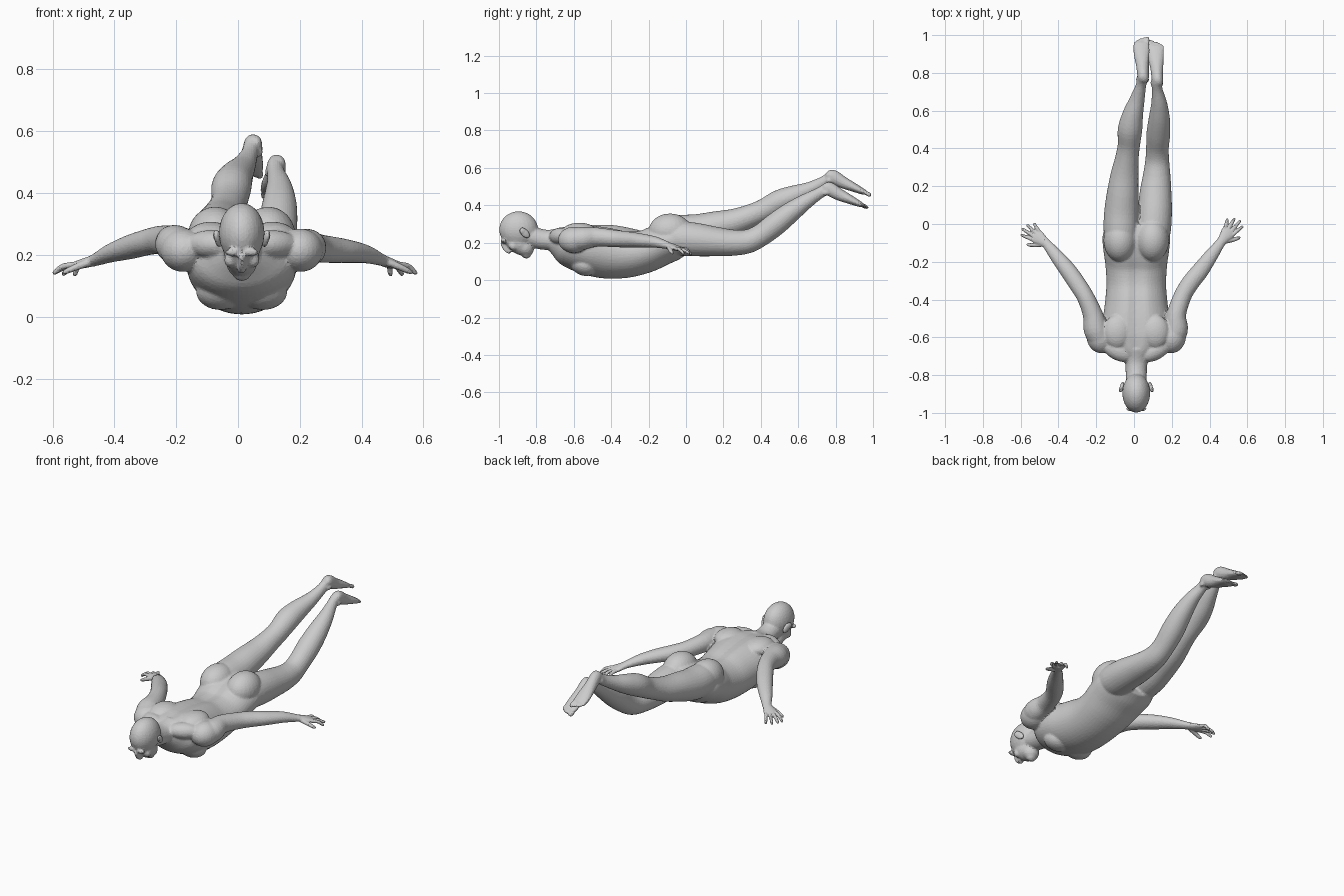
import bpy, bmesh, math
from mathutils import Vector, Matrix

CX = 0.012  # body midline
UP = Vector((0, 0, 1))


def catmull(a, b, c, d, t):
    return [0.5 * (2*q + (r - p)*t + (2*p - 5*q + 4*r - s)*t*t + (3*q - p - 3*r + s)*t**3)
            for p, q, r, s in zip(a, b, c, d)]


def loft(bm, stations, n=28, steps=4, groove=0.0):
    """Elliptical tube through (x, y, z, half width, half height) stations."""
    st = [stations[0]] + list(stations) + [stations[-1]]
    path = [catmull(*st[i:i+4], k / steps) for i in range(len(st) - 3) for k in range(steps)]
    path.append(stations[-1])
    rings = []
    for i, p in enumerate(path):
        tan = Vector(path[min(i+1, len(path)-1)][:3]) - Vector(path[max(i-1, 0)][:3])
        tan.normalize()
        side = tan.cross(UP).normalized()
        up = side.cross(tan)
        ring = []
        for k in range(n):
            a = 2 * math.pi * k / n
            g = 1 - groove * math.exp(-((a - math.pi/2) / 0.22)**2)
            ring.append(bm.verts.new(Vector(p[:3]) + side*math.cos(a)*p[3] + up*math.sin(a)*p[4]*g))
        rings.append(ring)
    for r, s in zip(rings, rings[1:]):
        for k in range(n):
            bm.faces.new((r[k], r[(k+1) % n], s[(k+1) % n], s[k]))
    bm.faces.new(rings[0][::-1])
    bm.faces.new(rings[-1])


def blob(bm, c, r, pitch=0.0, yaw=0.0):
    """Ellipsoid at c with radii r."""
    m = (Matrix.Translation(c) @ Matrix.Rotation(yaw, 4, 'Z') @ Matrix.Rotation(pitch, 4, 'X')
         @ Matrix.Diagonal((*r, 1)))
    bmesh.ops.create_uvsphere(bm, u_segments=24, v_segments=16, radius=1, matrix=m)


def finish(bm, name, voxel=None, smooth=0, ratio=1.0):
    """Fuse the parts into one skin and thin it to visible facets."""
    bmesh.ops.recalc_face_normals(bm, faces=bm.faces)
    me = bpy.data.meshes.new(name)
    bm.to_mesh(me)
    bm.free()
    ob = bpy.data.objects.new(name, me)
    bpy.context.collection.objects.link(ob)
    if voxel:
        m = ob.modifiers.new("fuse", 'REMESH')
        m.mode, m.voxel_size = 'VOXEL', voxel
        m = ob.modifiers.new("soften", 'SMOOTH')
        m.factor, m.iterations = 0.5, smooth
        m = ob.modifiers.new("facets", 'DECIMATE')
        m.ratio = ratio
    return ob


body = bmesh.new()

# torso: y, bottom, top, half width
torso = [(-.725, .16, .265, .06), (-.68, .115, .292, .115), (-.62, .068, .305, .17),
         (-.52, .028, .302, .178), (-.42, .008, .288, .166), (-.32, .012, .27, .158),
         (-.22, .038, .275, .163), (-.14, .075, .305, .174), (-.06, .11, .325, .178),
         (.01, .15, .315, .15)]
loft(body, [(CX, y, (a+b)/2, w, (b-a)/2) for y, a, b, w in torso], n=48, groove=.13)
for s in (-1, 1):
    blob(body, (CX + s*.086, -.085, .262), (.088, .115, .094))            # buttock
    blob(body, (CX + s*.068, -.545, .082), (.08, .075, .058), -.35)       # chest muscle
    blob(body, (CX + s*.1, -.57, .262), (.075, .09, .045))                # shoulder blade
    blob(body, (CX + s*.19, -.60, .215), (.073, .085, .07), 0, -s*.2)     # shoulder
    blob(body, (CX + s*.1, -.67, .235), (.09, .05, .045), 0, s*.5)        # trapezius

# neck and head, face looking forward and down
loft(body, [(CX, -.66, .215, .075, .07), (CX, -.73, .214, .06, .055),
            (CX, -.79, .222, .056, .055), (CX, -.86, .245, .055, .055)])
blob(body, (CX, -.895, .27), (.074, .104, .098))
tilt = -math.atan2(.64, .77)
blob(body, (CX, -.902, .205), (.056, .092, .058), tilt)
blob(body, (CX, -.855, .142), (.03, .028, .026), tilt)                    # chin
blob(body, (CX, -.865, .175), (.05, .055, .045), tilt)                    # jaw
blob(body, (CX, -.898, .152), (.022, .016, .013), tilt)                   # lips
loft(body, [(CX, -.985, .2, .009, .012), (CX, -.963, .168, .011, .016),
            (CX, -.937, .15, .017, .014)], n=14)                          # nose
for s in (-1, 1):
    blob(body, (CX + s*.03, -.978, .208), (.026, .015, .012), tilt)       # brow
    blob(body, (CX + s*.036, -.925, .182), (.021, .025, .022), tilt)      # cheek

# legs: upper one on the -x side, lower one on the +x side
loft(body, [(-.068, -.12, .25, .08, .08), (-.07, -.04, .255, .091, .092),
            (-.067, .06, .265, .091, .088), (-.06, .16, .288, .084, .08),
            (-.05, .26, .312, .074, .07), (-.037, .35, .345, .062, .062),
            (-.027, .42, .376, .059, .06), (-.021, .5, .42, .065, .063),
            (-.006, .58, .452, .055, .055), (.017, .66, .485, .04, .04),
            (.036, .73, .522, .028, .031), (.044, .77, .548, .027, .03)])
loft(body, [(.09, -.12, .24, .08, .08), (.102, -.04, .225, .092, .092),
            (.11, .06, .216, .091, .089), (.114, .16, .206, .085, .079),
            (.12, .25, .2, .074, .07), (.123, .33, .207, .064, .064),
            (.124, .4, .24, .06, .06), (.129, .48, .3, .063, .062),
            (.134, .56, .363, .056, .055), (.133, .64, .42, .042, .042),
            (.123, .71, .463, .029, .031), (.119, .755, .49, .027, .03)])

# feet, soles turned up
for s, dx, dy, dz in ((1, 0, 0, 0), (-1, .076, -.018, -.066)):
    foot = [(.05, .75, .572, .016, .014), (.05, .763, .564, .027, .03), (.048, .79, .551, .031, .037),
            (.045, .84, .522, .034, .032), (.041, .89, .499, .041, .025),
            (.039, .935, .478, .044, .018), (.039, .96, .467, .04, .013)]
    loft(body, [(x+dx, y+dy, z+dz, w, h) for x, y, z, w, h in foot])
    for k in range(5):                                                    # toes, big one inside
        r = .0125 if k == 0 else .0085
        blob(body, (.04 + dx + s*(.031 - k*.0165), .972 + dy - k*k*.0016, .461 + dz + k*k*.0008),
             (r, .025, r), -.5)
    for t in (-1, 1):                                                     # ankle bones
        blob(body, (.045 + dx + t*.024, .765 + dy, .533 + dz), (.011, .016, .016))

# arms swept back
loft(body, [(-.165, -.63, .215, .06, .06), (-.2, -.56, .232, .066, .064),
            (-.218, -.48, .242, .053, .054), (-.255, -.39, .248, .046, .046),
            (-.298, -.32, .24, .046, .042), (-.35, -.245, .225, .044, .039),
            (-.41, -.17, .206, .036, .03), (-.46, -.108, .184, .026, .02),
            (-.48, -.088, .178, .027, .018)])
loft(body, [(.19, -.63, .21, .06, .06), (.222, -.56, .222, .064, .062),
            (.224, -.48, .23, .052, .052), (.258, -.38, .222, .047, .046),
            (.3, -.31, .217, .047, .043), (.352, -.245, .212, .045, .038),
            (.41, -.165, .203, .036, .03), (.458, -.1, .186, .026, .02),
            (.473, -.08, .18, .027, .018)])
finish(body, "body", .0065, 5, .22)


# hands with spread fingers, thumbs outward
def hand(name, wrist, direction, s):
    bm = bmesh.new()
    d = Vector(direction).normalized()
    out = d.cross(UP).normalized() * s
    nrm = Vector((0, 0, 1)) - d * d.z
    w = Vector(wrist)

    def at(f, o, u=0.0):
        return w + d*f + out*o + nrm*u

    loft(bm, [(*at(f, 0), a, b) for f, a, b in
              ((-.015, .024, .018), (.02, .028, .017), (.055, .037, .014), (.078, .035, .011))], n=20)
    for o, tip, spread, drop in ((.027, .14, .045, -.012), (.009, .155, .016, -.004),
                                 (-.009, .148, -.016, -.014), (-.026, .125, -.045, -.022)):
        loft(bm, [(*at(.065, o), .01, .01), (*at((.065+tip)/2, (o+spread)/2, .003), .0095, .0095),
                  (*at(tip - .008, spread*.95, drop*.8), .008, .008),
                  (*at(tip, spread, drop), .005, .005)], n=12)
    loft(bm, [(*at(.015, .015, -.004), .014, .013), (*at(.045, .042, -.012), .012, .011),
              (*at(.072, .06, -.02), .01, .009), (*at(.086, .067, -.024), .005, .005)], n=12)
    finish(bm, name, .004, 2, .3)


hand("right_hand", (-.465, -.103, .182), (-.78, .6, -.22), -1)
hand("left_hand", (.463, -.093, .184), (.58, .8, -.24), 1)

# ears: flattened shells with a hollow rim
for s, name in ((-1, "right_ear"), (1, "left_ear")):
    bm = bmesh.new()
    blob(bm, (CX + s*.076, -.862, .252), (.011, .034, .02), -.75, s*.25)
    blob(bm, (CX + s*.082, -.872, .262), (.009, .02, .018), -.75, s*.35)
    finish(bm, name, .004, 2, .5)
